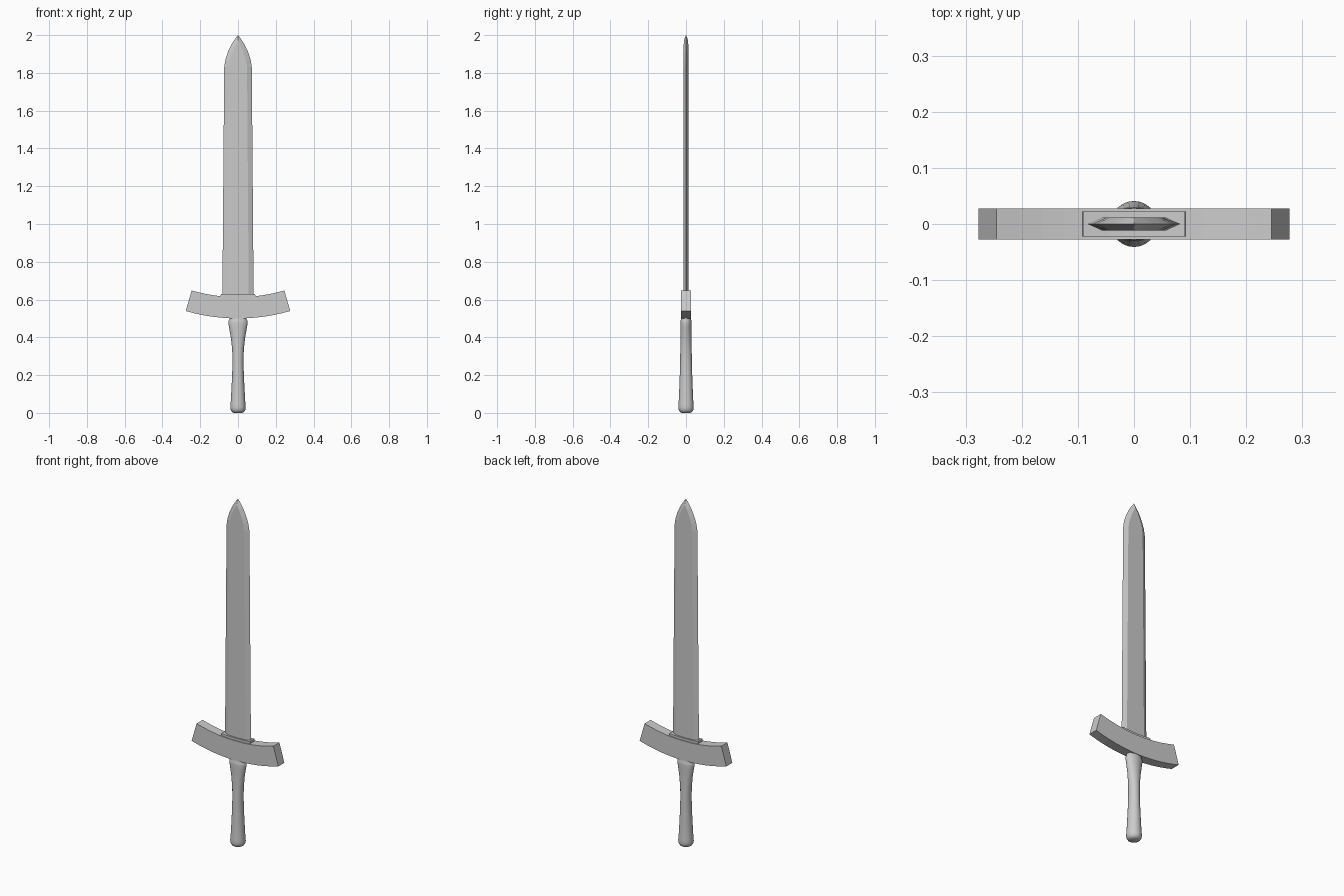
import bpy, bmesh
from math import sin, cos, pi, radians

if "Cube" in bpy.data.objects:
    bpy.data.objects.remove(bpy.data.objects["Cube"])


def loft(name, rings, smooth=False):
    """Skin a list of equally sized closed rings and cap both ends."""
    bm = bmesh.new()
    rows = [[bm.verts.new(p) for p in ring] for ring in rings]
    n = len(rows[0])
    for a, b in zip(rows, rows[1:]):
        for i in range(n):
            j = (i + 1) % n
            bm.faces.new((a[i], a[j], b[j], b[i]))
    bm.faces.new(rows[0][::-1])
    bm.faces.new(rows[-1])
    bmesh.ops.remove_doubles(bm, verts=bm.verts, dist=1e-5)
    bmesh.ops.recalc_face_normals(bm, faces=bm.faces)
    mesh = bpy.data.meshes.new(name)
    bm.to_mesh(mesh)
    bm.free()
    ob = bpy.data.objects.new(name, mesh)
    bpy.context.collection.objects.link(ob)
    if smooth:
        bpy.ops.object.select_all(action='DESELECT')
        ob.select_set(True)
        bpy.context.view_layer.objects.active = ob
        bpy.ops.object.shade_smooth_by_angle(angle=radians(40))
    return ob


def arc_bar(name, r_out, r_in, half_angle, half_y, steps):
    """Rectangular bar bent upward around a centre on the z axis."""
    cz = 1.492
    rings = []
    for i in range(steps + 1):
        a = half_angle * (2 * i / steps - 1)
        rings.append([(r * sin(a), y, cz - r * cos(a))
                      for r, y in ((r_out, -half_y), (r_in, -half_y),
                                   (r_in, half_y), (r_out, half_y))])
    return loft(name, rings)


# Blade: bevelled hexagonal section (z, half width, flat half width, half thickness)
blade = [(0.58, 0.083, 0.057, 0.012), (1.83, 0.073, 0.048, 0.012),
         (1.87, 0.067, 0.042, 0.012), (1.91, 0.054, 0.029, 0.012),
         (1.95, 0.035, 0.012, 0.012), (1.972, 0.021, 0.001, 0.011),
         (2.0, 0.0005, 0.0002, 0.0005)]
loft("blade", [[(-w, 0, z), (-f, -t, z), (f, -t, z),
                (w, 0, z), (f, t, z), (-f, t, z)] for z, w, f, t in blade])

# Crossguard and the thin collar on top of it
arc_bar("crossguard", 0.992, 0.879, radians(16.2), 0.0275, 12)
arc_bar("blade_collar", 0.90, 0.866, radians(6.0), 0.022, 4)

# Grip: round at the base, flattened and flared at the top (z, x radius, y radius)
grip = [(0.0, 0.022, 0.022), (0.006, 0.033, 0.033), (0.016, 0.039, 0.039),
        (0.03, 0.041, 0.041), (0.05, 0.039, 0.039), (0.12, 0.035, 0.036),
        (0.20, 0.031, 0.033), (0.28, 0.029, 0.031), (0.34, 0.031, 0.030),
        (0.40, 0.038, 0.029), (0.45, 0.047, 0.029), (0.475, 0.051, 0.030),
        (0.488, 0.050, 0.029), (0.496, 0.045, 0.026), (0.515, 0.045, 0.026)]
loft("grip", [[(rx * cos(2 * pi * i / 24), ry * sin(2 * pi * i / 24), z)
               for i in range(24)] for z, rx, ry in grip], smooth=True)
